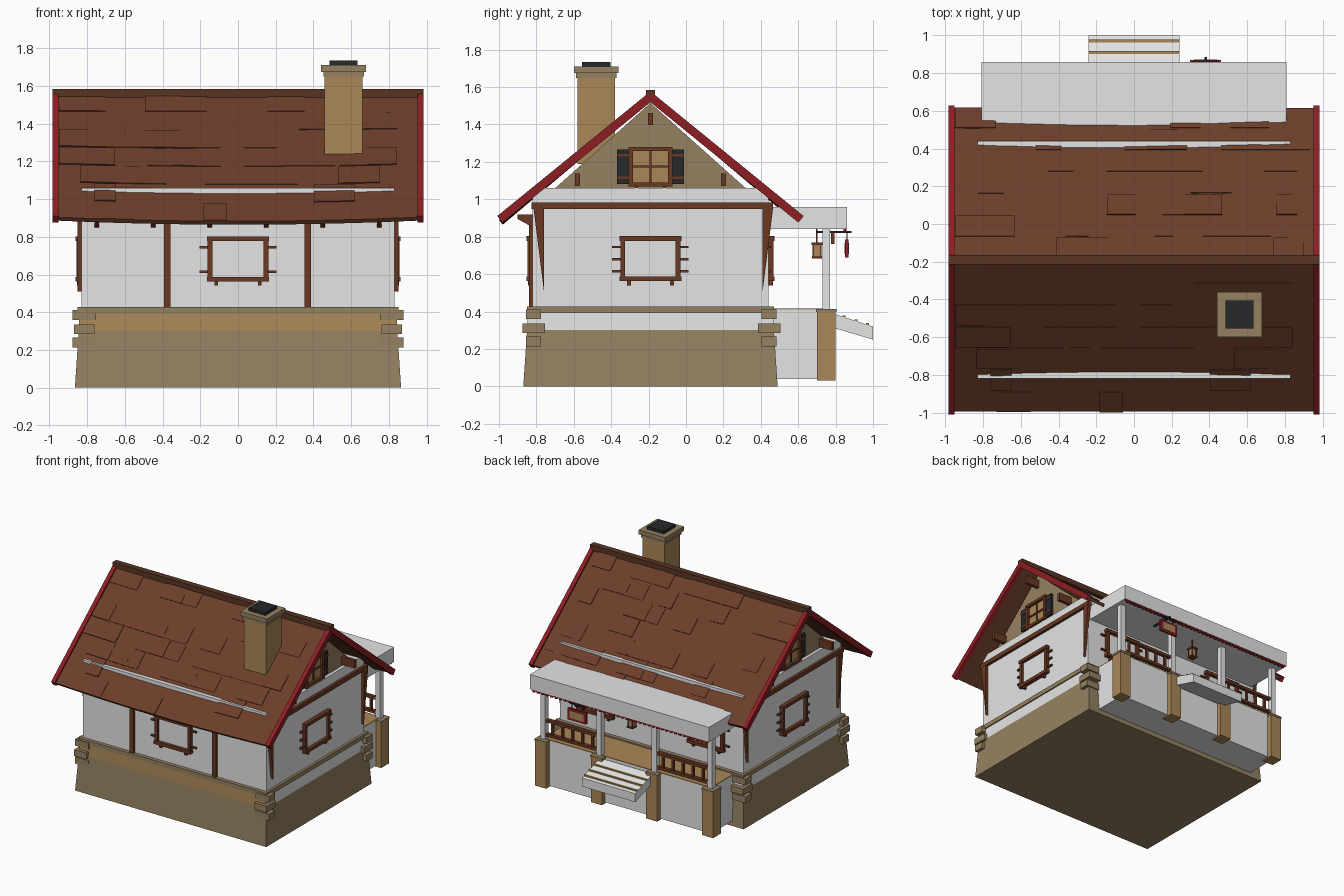
import bpy, bmesh, math, random
from mathutils import Matrix, Vector

random.seed(4)
cube = bpy.data.objects.get("Cube")
if cube:
    bpy.data.objects.remove(cube)


def material(name, r, g, b):
    m = bpy.data.materials.new(name)
    m.use_nodes = True
    m.diffuse_color = (r, g, b, 1)
    m.node_tree.nodes["Principled BSDF"].inputs["Base Color"].default_value = (r, g, b, 1)
    return m


WHITE = material("white plaster", .78, .78, .78)
ROOF = material("roof brown", .15, .048, .023)
WOOD = material("dark wood", .145, .04, .016)
RIDGE = material("ridge wood", .1, .036, .017)
RED = material("red trim", .27, .013, .017)
STONE = material("grey stone", .3, .22, .12)
TAN = material("warm tan", .4, .245, .095)
BLACK = material("charcoal", .02, .021, .024)


def finish(name, bm, *mats):
    bmesh.ops.recalc_face_normals(bm, faces=bm.faces)
    mesh = bpy.data.meshes.new(name)
    bm.to_mesh(mesh)
    bm.free()
    for m in mats:
        mesh.materials.append(m)
    ob = bpy.data.objects.new(name, mesh)
    bpy.context.collection.objects.link(ob)
    return ob


def boxes(name, mat, items, frame=Matrix()):
    """Boxes given as (centre, size), in an optional local frame."""
    bm = bmesh.new()
    for c, s in items:
        bmesh.ops.create_cube(bm, size=1, matrix=frame @ Matrix.Translation(c) @ Matrix.Diagonal((*s, 1)))
    return finish(name, bm, mat)


def prism(name, mat, points, x0, x1):
    """A (y, z) outline extruded along x."""
    bm = bmesh.new()
    face = bm.faces.new([bm.verts.new((x0, y, z)) for y, z in points])
    moved = bmesh.ops.extrude_face_region(bm, geom=[face])["geom"]
    bmesh.ops.translate(bm, vec=(x1 - x0, 0, 0), verts=[v for v in moved if isinstance(v, bmesh.types.BMVert)])
    return finish(name, bm, mat)


def wall_frame(origin, angle):
    """Local frame on a wall: x along it, -y outward, z up."""
    return Matrix.Translation(origin) @ Matrix.Rotation(angle, 4, "Z")


MID, RIDGE_Z, EAVE_Z, RUN = -.19, 1.56, .905, .805
SLOPE = math.atan2(RIDGE_Z - EAVE_Z, RUN)
LENGTH = math.hypot(RIDGE_Z - EAVE_Z, RUN)

# Tapered foundation, with a pale upper band on the sides and tan on the front
bm = bmesh.new()
rings = []
for z, inset in ((0, 0), (.3, .02), (.4, .025)):
    x, y0, y1 = .865 - inset, -.87 + inset, .49 - inset
    rings.append([bm.verts.new(p) for p in ((-x, y0, z), (x, y0, z), (x, y1, z), (-x, y1, z))])
bm.faces.new(rings[0])
bm.faces.new(rings[-1])
for low, high in zip(rings, rings[1:]):
    for i in range(4):
        j = (i + 1) % 4
        f = bm.faces.new((low[i], low[j], high[j], high[i]))
        if low is rings[1]:
            f.material_index = 2 if i == 0 else 1
finish("foundation", bm, STONE, WHITE, TAN)

boxes("foundation_ledge", STONE, [((0, MID, .41), (1.7, 1.32, .035))])
boxes("walls", WHITE, [((0, MID, .74), (1.66, 1.26, .64))])

# Corner stones
quoins = []
for x in (-.815, .815):
    for y in (-.815, .445):
        for z, sx, sy in ((.385, .125, .08), (.31, .11, .12), (.24, .125, .08)):
            quoins.append(((x, y, z), (sx, sy, .052)))
boxes("corner_stones", STONE, quoins)

# Timber on the walls
boxes("front_wall_posts", WOOD, [((x, -.825, .65), (.035, .03, .46)) for x in (-.375, .37)])
boxes("side_beams", WOOD, [((s * .835, -.18, .965), (.035, 1.29, .035)) for s in (-1, 1)])
for s in (-1, 1):
    for y in (-.79, .44):
        d = 1 if y < 0 else -1
        prism("corner_brace", WOOD, [(y - d * .025, .95), (y + d * .03, .95), (y + d * .03, .51)], s * .825, s * .852)
    prism("gable", STONE, [(-.71, 1.05), (.33, 1.05), (MID, 1.515)], s * .77, s * .805)
    boxes("gable_beam_ends", WOOD, [((s * .86, y, z), (.13, .026, .065)) for y, z in ((MID, 1.43), (-.58, 1.105), (.2, 1.105))])


def window(name, frame, pegs):
    boxes(name + "_pane", WHITE, [((0, -.003, .685), (.29, .008, .2))], frame)
    parts = [((s * .148, -.012, .685), (.026, .03, .22)) for s in (-1, 1)]
    parts += [((0, -.015, z), (.33, .036, .026)) for z in (.575, .79)]
    parts += [((s * .115, -.012, .553), (.02, .025, .025)) for s in (-1, 1)]
    parts += [((s * .182, -.008, z), (.045, .015, .013)) for s in (-1, 1) for z in pegs]
    boxes(name + "_frame", WOOD, parts, frame)


window("front_window", wall_frame((0, -.82, 0), 0), (.615, .745))
for s in (-1, 1):
    window("side_window", wall_frame((s * .83, MID, 0), s * math.pi / 2), (.615, .68, .745))
    window("porch_window", wall_frame((s * .5, .44, 0), math.pi), (.615, .745))

# Gable windows with shutters
for s in (-1, 1):
    f = wall_frame((s * .805, MID, 1.175), s * math.pi / 2)
    boxes("gable_window_pane", TAN, [((0, -.004, 0), (.21, .008, .19))], f)
    bars = [((e * .105, -.014, 0), (.024, .03, .2)) for e in (-1, 1)]
    bars += [((0, -.014, z), (.235, .034, .022)) for z in (-.095, .095)]
    bars += [((0, -.01, 0), (.012, .014, .19)), ((0, -.01, 0), (.2, .014, .012))]
    bars += [((e * .075, -.012, -.118), (.018, .02, .025)) for e in (-1, 1)]
    boxes("gable_window_frame", WOOD, bars, f)
    boxes("gable_shutters", BLACK, [((e * .148, -.01, 0), (.06, .018, .185)) for e in (-1, 1)], f)
    boxes("shutter_battens", WOOD, [((e * .148, -.021, z), (.06, .006, .014)) for e in (-1, 1) for z in (-.06, .06)], f)


# Sagging roof: both slopes with scattered raised shingles
def sag(x, t):
    return .022 * (1 - (x / .97) ** 2) * t


for side, label in ((-1, "front"), (1, "back")):
    def on_slope(x, t, lift):
        y = MID + side * (RUN * t + lift * math.sin(SLOPE))
        return (x, y, RIDGE_Z - (RIDGE_Z - EAVE_Z) * t - sag(x, t) + lift * math.cos(SLOPE))

    def slab(bm, x0, x1, t0, t1, low, high, steps=1):
        for i in range(steps):
            a, b = (x0 + (x1 - x0) * k / steps for k in (i, i + 1))
            ring = [[bm.verts.new(on_slope(x, t, h)) for x, t in ((a, t0), (b, t0), (b, t1), (a, t1))] for h in (low, high)]
            bm.faces.new(ring[0])
            bm.faces.new(ring[1])
            for j in range(4):
                k = (j + 1) % 4
                if steps == 1 or j in (0, 2):
                    bm.faces.new((ring[0][j], ring[0][k], ring[1][k], ring[1][j]))
        bmesh.ops.remove_doubles(bm, verts=bm.verts, dist=.0001)

    bm = bmesh.new()
    slab(bm, -.97, .97, 0, 1, -.024, 0, 12)
    finish(label + "_roof", bm, ROOF)
    bm = bmesh.new()
    for row in range(7):
        x = -.95
        while x < .8:
            w = random.uniform(.1, .22)
            if random.random() < .45:
                slab(bm, x, min(x + w, .95), row / 7 + .01, (row + 1) / 7, -.004, random.uniform(.003, .007))
            x += w
    finish(label + "_shingles", bm, ROOF)

    # Red bargeboards and rafter tails
    tilt = Matrix.Translation((0, MID, RIDGE_Z - .012)) @ Matrix.Rotation(-side * SLOPE, 4, "X")
    boxes(label + "_bargeboards", RED, [((s * .968, side * LENGTH / 2, 0), (.034, LENGTH, .045)) for s in (-1, 1)], tilt)
    for x in (-.75, -.45, -.15, .15, .45, .75):
        prism(label + "_rafter_tail", WOOD, [(MID + side * .62, .92), (MID + side * .71, .92), (MID + side * .71, .895), (MID + side * .62, .845)], x - .012, x + .012)

boxes("ridge_beam", RIDGE, [((0, MID, 1.562), (1.97, .05, .045))])

# Chimney
CX, CY = .56, -.48
boxes("chimney_shaft", TAN, [((CX, CY, 1.42), (.2, .2, .46))])
boxes("chimney_cap", STONE, [((CX, CY, 1.662), (.215, .215, .026)), ((CX, CY, 1.693), (.24, .24, .036))])
boxes("chimney_flue", BLACK, [((CX, CY, 1.72), (.15, .15, .03))])

# Porch
POSTS = (-.755, -.25, .25, .755)
boxes("porch_base", WHITE, [((0, .6, .225), (1.52, .32, .37))])
boxes("porch_floor", TAN, [((0, .6, .413), (1.52, .32, .008))])
boxes("porch_piers", TAN, [((x, .75, .215), (.1, .1, .37)) for x in POSTS])
boxes("pier_caps", STONE, [((x, .75, .405), (.108, .108, .016)) for x in POSTS])
boxes("porch_posts", WHITE, [((x, .75, .625), (.042, .042, .43)) for x in POSTS])
boxes("porch_roof", WHITE, [((0, .65, .9), (1.62, .42, .12))])
trim = [((0, .85, .837), (1.6, .014, .012))]
trim += [((-.78 + i * .04, .85, .827), (.022, .012, .014)) for i in range(40)]
boxes("scalloped_trim", RED, trim)
rails = []
for s in (-1, 1):
    rails += [((s * .5, .75, z), (.46, .03, .022)) for z in (.45, .565)]
    rails += [((s * .5 + (i - 2) * .09, .75, .505), (.018, .018, .11)) for i in range(5)]
boxes("porch_railings", WOOD, rails)

# Sloping steps with tan nosings
prism("porch_steps", WHITE, [(.77, .395), (1, .32), (1, .25), (.77, .318)], -.24, .24)
boxes("step_nosings", TAN, [((0, y, z), (.478, .016, .016)) for y, z in ((.845, .37), (.91, .35), (.97, .33))])

# Hanging sign and lantern
boxes("sign_bar", BLACK, [((.38, .79, .825), (.014, .19, .012))])
boxes("sign_hangers", BLACK, [((.38 + s * .05, .86, .8), (.006, .006, .05)) for s in (-1, 1)])
boxes("sign_arm", BLACK, [((.38, .86, .825), (.14, .01, .01))])
boxes("sign_bracket", WOOD, [((.38, .785, .79), (.02, .02, .06))])
boxes("sign_border", RED, [((.38, .86, .737), (.165, .018, .095))])
boxes("sign_face", TAN, [((.38, .86, .737), (.125, .024, .06))])
boxes("lantern_glow", TAN, [((0, .7, .725), (.04, .04, .06))])
lantern = [((0, .7, .762), (.06, .06, .014)), ((0, .7, .69), (.055, .055, .012)), ((0, .7, .805), (.008, .008, .08))]
lantern += [((a * .02, .7 + b * .02, .725), (.008, .008, .065)) for a in (-1, 1) for b in (-1, 1)]
boxes("lantern_frame", WOOD, lantern)
